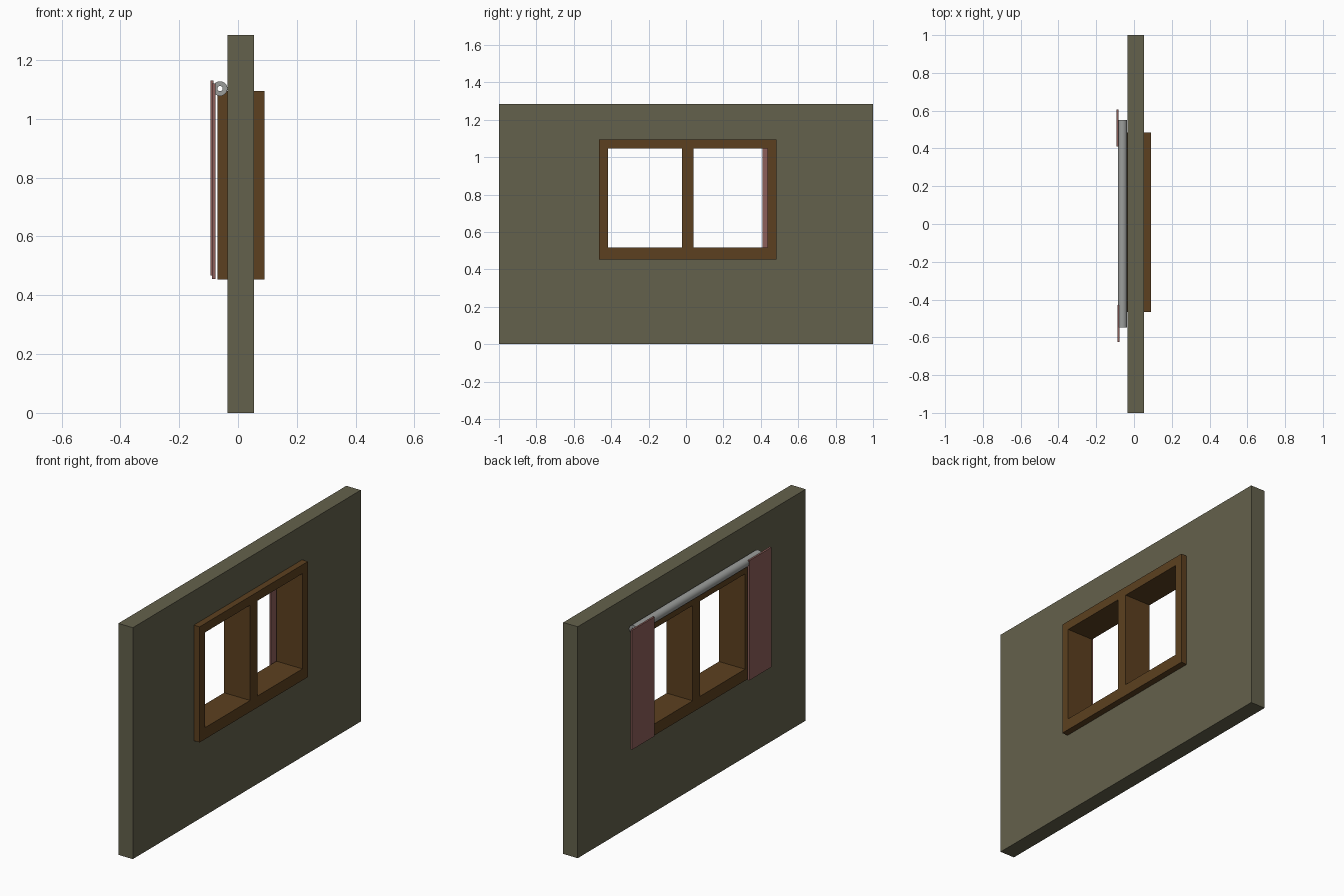
import bpy, bmesh, math
from mathutils import Vector

if "Cube" in bpy.data.objects:
    bpy.data.objects.remove(bpy.data.objects["Cube"])


def material(name, rgb):
    m = bpy.data.materials.new(name)
    m.diffuse_color = (*rgb, 1)
    m.use_nodes = True
    m.node_tree.nodes["Principled BSDF"].inputs["Base Color"].default_value = m.diffuse_color
    return m


WALL = material("olive_plaster", (0.127, 0.120, 0.072))
WOOD = material("brown_wood", (0.107, 0.051, 0.014))
CLOTH = material("dusty_rose_cloth", (0.27, 0.115, 0.105))
METAL = material("grey_metal", (0.33, 0.34, 0.33))


def finish(name, bm, mat):
    bmesh.ops.recalc_face_normals(bm, faces=bm.faces)
    me = bpy.data.meshes.new(name)
    bm.to_mesh(me)
    bm.free()
    me.materials.append(mat)
    ob = bpy.data.objects.new(name, me)
    bpy.context.collection.objects.link(ob)
    return ob


def panel(name, x0, x1, outer, holes, mat):
    """Upright slab from x0 to x1; outer and holes are (y0, y1, z0, z1)."""
    bm = bmesh.new()
    edges = []
    for y0, y1, z0, z1 in [outer] + holes:
        vs = [bm.verts.new((x0, y, z)) for y, z in
              ((y0, z0), (y1, z0), (y1, z1), (y0, z1))]
        edges += [bm.edges.new((vs[i], vs[(i + 1) % 4])) for i in range(4)]
    bmesh.ops.triangle_fill(bm, edges=edges, use_beauty=True, normal=(1, 0, 0))
    ext = bmesh.ops.extrude_face_region(bm, geom=bm.faces[:], use_keep_orig=True)
    verts = [g for g in ext["geom"] if isinstance(g, bmesh.types.BMVert)]
    bmesh.ops.translate(bm, verts=verts, vec=Vector((x1 - x0, 0, 0)))
    return finish(name, bm, mat)


# wall with a window opening, and the two-light frame passing through it
FRAME = (-0.465, 0.485, 0.453, 1.095)
panel("wall", -0.035, 0.054, (-1, 1, 0, 1.285), [FRAME], WALL)
panel("window_frame", -0.07, 0.09, FRAME,
      [(-0.418, -0.022, 0.517, 1.046), (0.041, 0.437, 0.517, 1.046)], WOOD)

# curtains drawn to each side, on the back of the wall
panel("curtain_left", -0.093, -0.083, (0.41, 0.605, 0.467, 1.13), [], CLOTH)
panel("curtain_right", -0.088, -0.077, (-0.625, -0.43, 0.455, 1.12), [], CLOTH)

# hollow curtain rod: rectangular section spun round the y axis
bm = bmesh.new()
cx, cz = -0.061, 1.103
vs = [bm.verts.new((cx + r, y, cz)) for r, y in
      ((0.009, -0.547), (0.025, -0.547), (0.025, 0.55), (0.009, 0.55))]
section = [bm.edges.new((vs[i], vs[(i + 1) % 4])) for i in range(4)]
bmesh.ops.spin(bm, geom=vs + section, cent=(cx, 0, cz), axis=(0, 1, 0),
               angle=math.tau, steps=32, use_merge=True)
bmesh.ops.remove_doubles(bm, verts=bm.verts, dist=1e-5)
rod = finish("curtain_rod", bm, METAL)
bpy.context.view_layer.objects.active = rod
rod.select_set(True)
bpy.ops.object.shade_smooth_by_angle(angle=math.radians(30))
